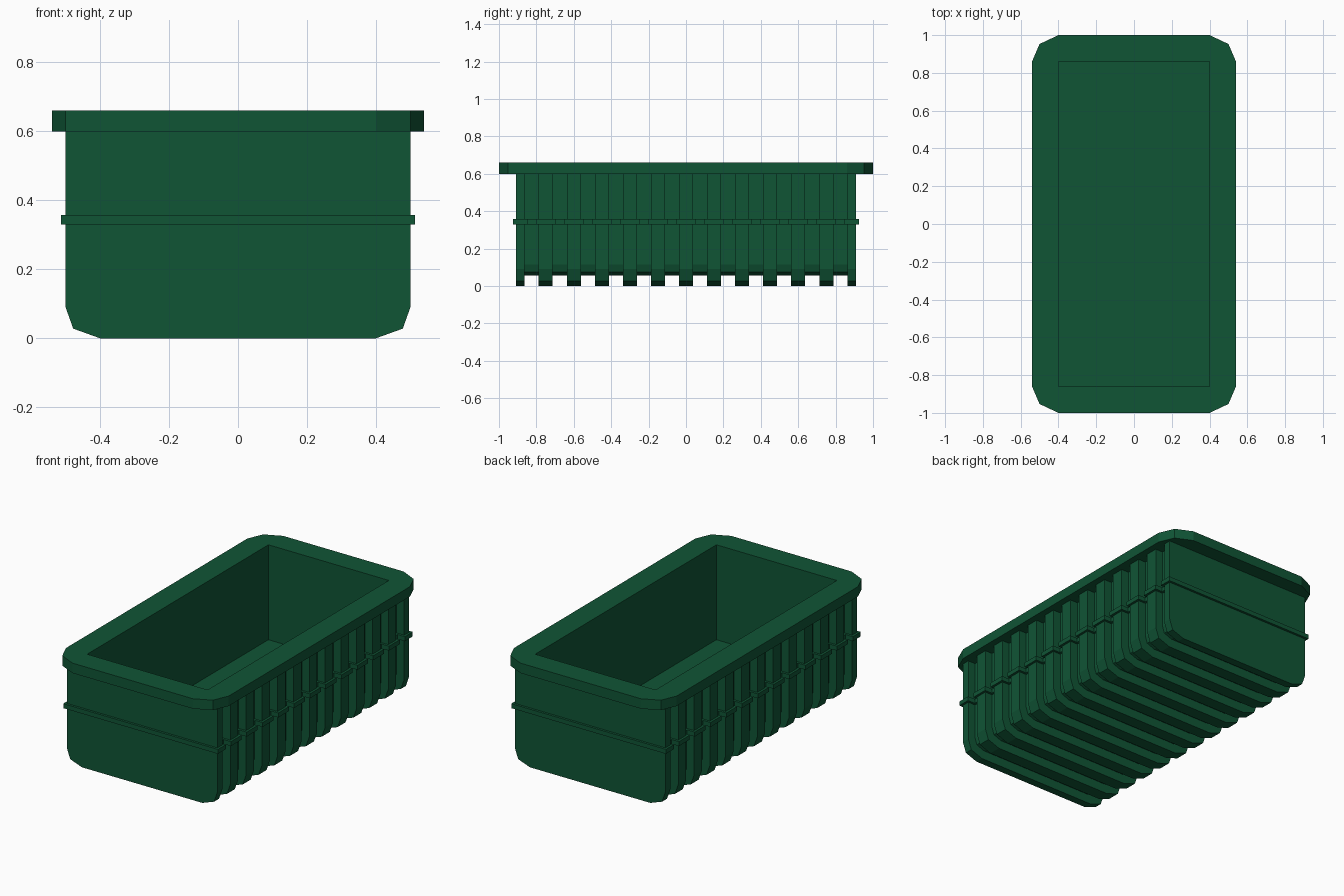
import bpy
import bmesh

if "Cube" in bpy.data.objects:
    bpy.data.objects.remove(bpy.data.objects["Cube"], do_unlink=True)

# Single green plastic material
green = bpy.data.materials.new("deep green plastic")
green.use_nodes = True
colour = (0.005, 0.09, 0.036, 1)
green.diffuse_color = colour
green.node_tree.nodes["Principled BSDF"].inputs["Base Color"].default_value = colour

# Ribs: grooves of half a pitch run across the sides and the underside
PITCH, GROOVES, DEPTH = 0.15, 12, 0.05
HALF_LEN, HALF_WID, RIM_BASE = 0.91, 0.5, 0.6
centres = [(k - (GROOVES - 1) / 2) * PITCH for k in range(GROOVES)]


def add_solid(name, rings):
    """Closed solid skinned through matching rings of points."""
    bm = bmesh.new()
    loops = [[bm.verts.new(p) for p in ring] for ring in rings]
    for a, b in zip(loops, loops[1:]):
        for i in range(len(a)):
            j = (i + 1) % len(a)
            bm.faces.new((a[i], a[j], b[j], b[i]))
    bm.faces.new(loops[0])
    bm.faces.new(loops[-1])
    bmesh.ops.recalc_face_normals(bm, faces=bm.faces)
    mesh = bpy.data.meshes.new(name)
    bm.to_mesh(mesh)
    bm.free()
    mesh.materials.append(green)
    obj = bpy.data.objects.new(name, mesh)
    bpy.context.collection.objects.link(obj)
    return obj


def add_plate(name, outline, z0, z1):
    return add_solid(name, [[(x, y, z) for x, y in outline] for z in (z0, z1)])


def mirrored(half):
    """Complete an outline by mirroring it across x = 0."""
    return half + [(-x, y) for x, y in reversed(half)]


# Tub body: tray section alternating between rib and groove along y
rib = mirrored([(HALF_WID, RIM_BASE), (HALF_WID, 0.09), (0.478, 0.028), (0.4, 0)])
groove = mirrored([(HALF_WID - DEPTH, RIM_BASE), (HALF_WID - DEPTH, 0.115),
                   (0.437, 0.075), (0.385, 0.055)])
stations = [(-HALF_LEN, rib)]
for c in centres:
    a, b = c - PITCH / 4, c + PITCH / 4
    stations += [(a, rib), (a, groove), (b, groove), (b, rib)]
stations.append((HALF_LEN, rib))
body = add_solid("ribbed_tub", [[(x, y, z) for x, z in s] for y, s in stations])

# Thin band that follows the ribs around the middle
T = 0.014
side = [(HALF_WID + T, -HALF_LEN - T)]
for c in centres:
    a, b = c - PITCH / 4 + T, c + PITCH / 4 - T
    side += [(HALF_WID + T, a), (HALF_WID - DEPTH + T, a),
             (HALF_WID - DEPTH + T, b), (HALF_WID + T, b)]
side.append((HALF_WID + T, HALF_LEN + T))
band = add_plate("middle_band", mirrored(side), 0.33, 0.357)

# Rim with faceted corners
corner = [(0.54, 0.86), (0.5, 0.953), (0.4, 1)]
rim = add_plate("rim", mirrored([(x, -y) for x, y in reversed(corner)] + corner),
                RIM_BASE, 0.66)

# Hollow out every part with one straight-sided cavity
cavity = add_plate("cavity_cutter", mirrored([(0.4, -0.86), (0.4, 0.86)]), 0.09, 0.8)
cavity.hide_render = True
for part in (body, band, rim):
    cut = part.modifiers.new("hollow", "BOOLEAN")
    cut.operation = "DIFFERENCE"
    cut.solver = "EXACT"
    cut.object = cavity
    bpy.context.view_layer.objects.active = part
    bpy.ops.object.modifier_apply(modifier=cut.name)
bpy.data.objects.remove(cavity, do_unlink=True)
